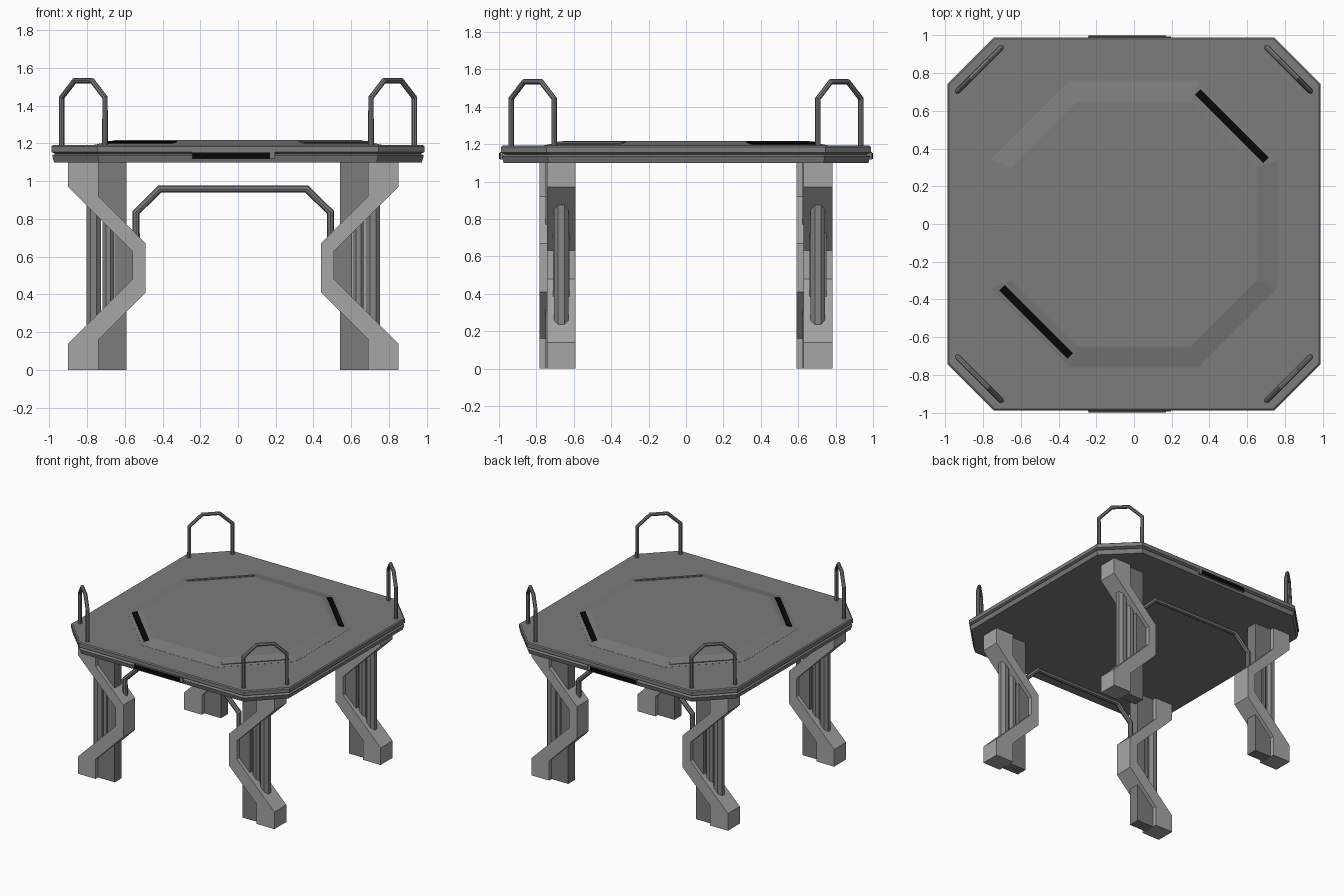
import bpy, bmesh, math
from mathutils import Matrix

if "Cube" in bpy.data.objects:
    bpy.data.objects.remove(bpy.data.objects["Cube"])


def mat(name, r, g, b):
    m = bpy.data.materials.new(name)
    m.diffuse_color = (r, g, b, 1)
    m.use_nodes = True
    m.node_tree.nodes["Principled BSDF"].inputs["Base Color"].default_value = m.diffuse_color
    return m


DARK = mat("dark_grey", 0.2, 0.2, 0.2)
LIGHT = mat("light_grey", 0.38, 0.38, 0.38)
MID = mat("mid_grey", 0.24, 0.24, 0.24)
BLACK = mat("black", 0.002, 0.002, 0.002)


def finish(name, bm, material):
    bmesh.ops.recalc_face_normals(bm, faces=bm.faces)
    me = bpy.data.meshes.new(name)
    bm.to_mesh(me)
    bm.free()
    me.materials.append(material)
    ob = bpy.data.objects.new(name, me)
    bpy.context.collection.objects.link(ob)
    return ob


def box(name, size, matrix, material):
    bm = bmesh.new()
    bmesh.ops.create_cube(bm, size=1)
    bmesh.ops.scale(bm, vec=size, verts=bm.verts)
    bmesh.ops.transform(bm, matrix=matrix, verts=bm.verts)
    return finish(name, bm, material)


def loft(name, rings, material):
    """Stack of octagons: (half width, half length of the flat side, z)."""
    bm = bmesh.new()
    loops = []
    for a, c, z in rings:
        pts = [(a, -c), (a, c), (c, a), (-c, a), (-a, c), (-a, -c), (-c, -a), (c, -a)]
        loops.append([bm.verts.new((x, y, z)) for x, y in pts])
    for l0, l1 in zip(loops, loops[1:]):
        for i in range(8):
            j = (i + 1) % 8
            bm.faces.new((l0[i], l0[j], l1[j], l1[i]))
    bm.faces.new(loops[0])
    bm.faces.new(loops[-1])
    return finish(name, bm, material)


def extrude_y(name, pts, y0, y1, material):
    """Extrude an x-z profile along y."""
    bm = bmesh.new()
    f = bm.faces.new([bm.verts.new((x, y0, z)) for x, z in pts])
    g = bmesh.ops.extrude_face_region(bm, geom=[f])
    vs = [v for v in g["geom"] if isinstance(v, bmesh.types.BMVert)]
    bmesh.ops.translate(bm, vec=(0, y1 - y0, 0), verts=vs)
    return finish(name, bm, material)


def tube(name, pts, radius, material):
    cu = bpy.data.curves.new(name, "CURVE")
    cu.dimensions = "3D"
    cu.bevel_depth = radius
    cu.bevel_resolution = 2
    cu.use_fill_caps = True
    sp = cu.splines.new("POLY")
    sp.points.add(len(pts) - 1)
    for p, co in zip(sp.points, pts):
        p.co = (*co, 1)
    sp.use_smooth = False
    cu.materials.append(material)
    ob = bpy.data.objects.new(name, cu)
    bpy.context.collection.objects.link(ob)
    bpy.ops.object.select_all(action="DESELECT")
    ob.select_set(True)
    bpy.context.view_layer.objects.active = ob
    bpy.ops.object.convert(target="MESH")


# Table top with a stepped edge, and the raised octagon on it
loft("table_top", [(0.975, 0.735, 1.10), (0.985, 0.742, 1.135), (0.97, 0.73, 1.145),
                   (0.988, 0.745, 1.155), (0.988, 0.745, 1.185), (0.98, 0.74, 1.192)], DARK)
loft("raised_panel", [(0.76, 0.34, 1.185), (0.76, 0.34, 1.193), (0.65, 0.30, 1.218)], DARK)

# Strips on the diagonal slopes, two black and two grey
tilt = math.atan2(0.025, 0.108)
for i in range(4):
    m = (Matrix.Rotation(math.radians(45 + 90 * i), 4, "Z")
         @ Matrix.Translation((0.733, 0, 1.2045)) @ Matrix.Rotation(tilt, 4, "Y"))
    box("panel_strip", (0.042, 0.51, 0.009), m, DARK if i % 2 else BLACK)

# Edge lights on the front and back
for s in (-1, 1):
    box("edge_light_frame", (0.44, 0.02, 0.042),
        Matrix.Translation((-0.025, s * 0.985, 1.138)), DARK)
    box("edge_light", (0.41, 0.008, 0.032),
        Matrix.Translation((-0.035, s * 0.995, 1.136)), BLACK)

# Corner handles
for sx in (-1, 1):
    for sy in (-1, 1):
        path = [(0, 1.17), (0, 1.443), (0.3, 1.533), (0.7, 1.533), (1, 1.443), (1, 1.17)]
        tube("corner_handle", [(sx * (0.705 + 0.23 * t), sy * (0.935 - 0.23 * t), z)
                               for t, z in path], 0.015, DARK)

# Legs: zigzag beam, inner column and two pipes each
CX = -0.025
zigzag = [(0.875, 1.10), (0.875, 0.97), (0.535, 0.63), (0.535, 0.48), (0.875, 0.14), (0.875, 0),
          (0.715, 0), (0.715, 0.16), (0.465, 0.41), (0.465, 0.67), (0.715, 0.92), (0.715, 1.10)]
column = [(0.725, 1.10), (0.725, 0.88), (0.63, 0.78), (0.63, 0.30), (0.725, 0.2), (0.725, 0),
          (0.565, 0), (0.565, 0.33), (0.53, 0.38), (0.53, 0.70), (0.565, 0.75), (0.565, 1.10)]
for sx in (-1, 1):
    for sy in (-1, 1):
        cy = sy * 0.686 + sx * 0.019
        place = lambda pts: [(CX + sx * x, z) for x, z in pts]
        extrude_y("leg_beam", place(zigzag), cy - 0.077, cy + 0.077, LIGHT)
        extrude_y("leg_column", place(column), cy - 0.045, cy + 0.045, DARK)
        for px, r, z0, z1 in ((0.74, 0.042, 0.2, 0.91), (0.663, 0.034, 0.28, 0.83)):
            bm = bmesh.new()
            bmesh.ops.create_cone(bm, cap_ends=True, segments=8, radius1=r, radius2=r, depth=z1 - z0)
            bmesh.ops.rotate(bm, matrix=Matrix.Rotation(math.pi / 8, 3, "Z"), verts=bm.verts)
            bmesh.ops.translate(bm, vec=(CX + sx * px, cy, (z0 + z1) / 2), verts=bm.verts)
            finish("leg_pipe", bm, MID)

# Bars joining left and right legs
for sy in (-1, 1):
    path = [(-0.515, 0.6), (-0.515, 0.835), (-0.39, 0.958),
            (0.39, 0.958), (0.515, 0.835), (0.515, 0.6)]
    tube("cross_bar", [(CX + x, sy * 0.686, z) for x, z in path], 0.02, DARK)
